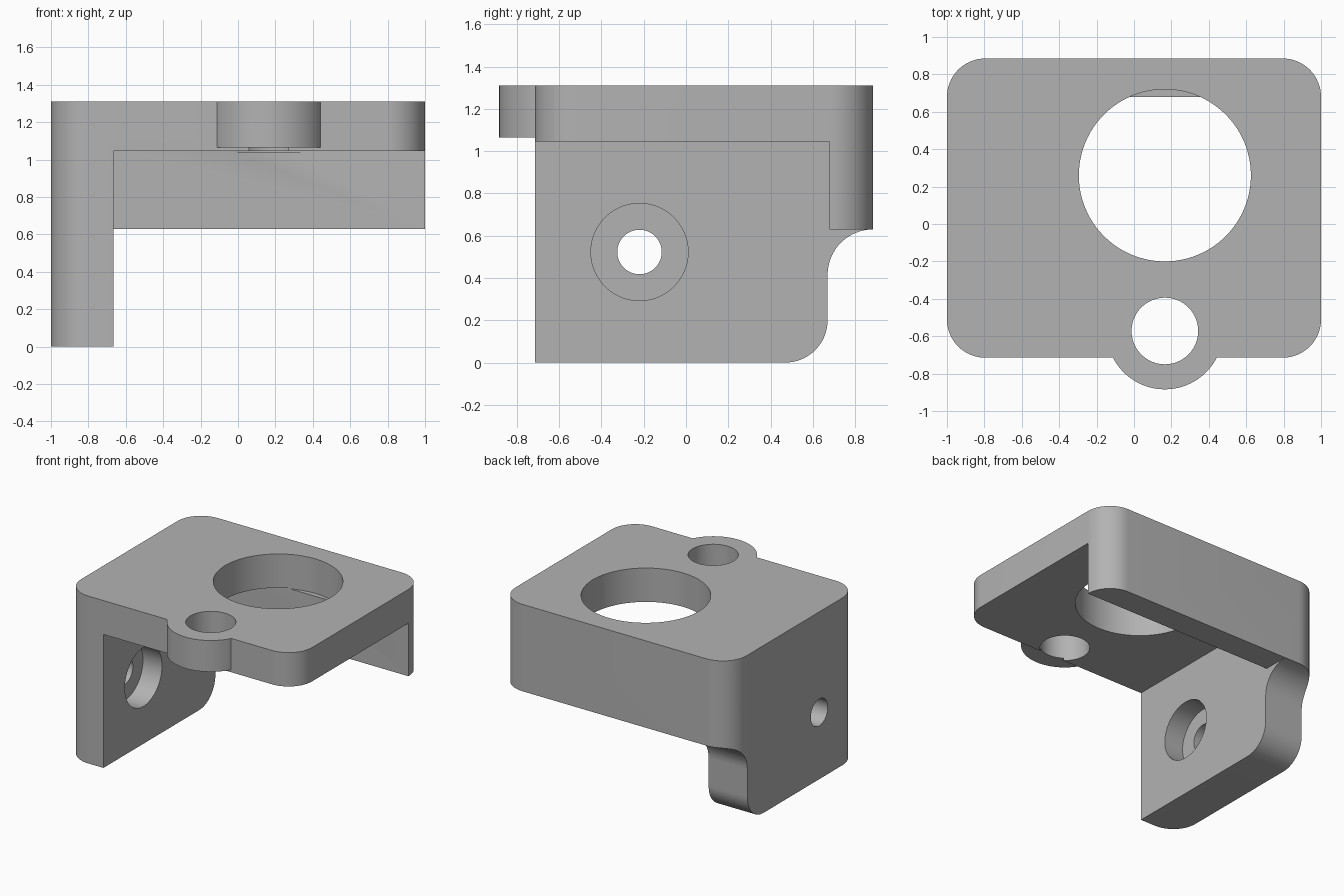
import bpy
import bmesh
from math import cos, sin, radians

default = bpy.data.objects.get("Cube")
if default:
    bpy.data.objects.remove(default, do_unlink=True)

grey = bpy.data.materials.new("plain grey")
grey.use_nodes = True
COLOUR = (0.45, 0.45, 0.45, 1)
grey.diffuse_color = COLOUR
grey.node_tree.nodes["Principled BSDF"].inputs["Base Color"].default_value = COLOUR


def arc(cx, cy, r, start, end, steps=16):
    """Points of an arc, angles in degrees."""
    angles = [radians(start + (end - start) * i / steps) for i in range(steps + 1)]
    return [(cx + r * cos(a), cy + r * sin(a)) for a in angles]


def circle(cx, cy, r):
    return arc(cx, cy, r, 0, 360, 96)[:-1]


def prism(name, outline, low, high, axis="z"):
    """Extrude an outline: xy along z, or yz along x."""
    bm = bmesh.new()

    def ring(h):
        return [bm.verts.new((a, b, h) if axis == "z" else (h, a, b)) for a, b in outline]

    bottom, top = ring(low), ring(high)
    bm.faces.new(bottom[::-1])
    bm.faces.new(top)
    n = len(outline)
    for i in range(n):
        j = (i + 1) % n
        bm.faces.new((bottom[i], bottom[j], top[j], top[i]))
    bmesh.ops.recalc_face_normals(bm, faces=bm.faces)
    mesh = bpy.data.meshes.new(name)
    bm.to_mesh(mesh)
    bm.free()
    mesh.materials.append(grey)
    obj = bpy.data.objects.new(name, mesh)
    bpy.context.collection.objects.link(obj)
    return obj


def combine(body, tool, operation):
    """Apply a boolean and discard the tool."""
    tool.hide_render = True
    mod = body.modifiers.new(tool.name, "BOOLEAN")
    mod.operation, mod.solver, mod.object = operation, "EXACT", tool
    bpy.context.view_layer.objects.active = body
    bpy.ops.object.modifier_apply(modifier=mod.name)
    bpy.data.objects.remove(tool, do_unlink=True)


TOP, PLATE_BOTTOM, WALL_BOTTOM = 1.31, 1.045, 0.63
FRONT, BACK, CORNER = -0.715, 0.885, 0.205
WALL_X, WALL_Y = -0.665, 0.68
HOLE_X = 0.165

# Rounded block that holds the plate and both walls
x, y0, y1 = 1 - CORNER, FRONT + CORNER, BACK - CORNER
outline = (arc(x, y0, CORNER, -90, 0) + arc(x, y1, CORNER, 0, 90)
           + arc(-x, y1, CORNER, 90, 180) + arc(-x, y0, CORNER, 180, 270))
bracket = prism("angle_bracket", outline, 0, TOP)

# Hollow beneath the plate and back wall, leaving the side wall
hollow = [(-1.2, -0.1), (1.2, -0.1), (1.2, WALL_BOTTOM), (WALL_Y, WALL_BOTTOM),
          (WALL_Y, PLATE_BOTTOM), (-1.2, PLATE_BOTTOM)]
combine(bracket, prism("hollow", hollow, WALL_X, 1.2, "x"), "DIFFERENCE")

# Rounded lower corner and concave sweep on the side wall
sweep = (arc(0.47, 0.2, 0.2, -90, 0) + arc(BACK, 0.415, 0.215, 180, 90)
         + [(1.2, WALL_BOTTOM), (1.2, -0.1), (0.47, -0.1)])
combine(bracket, prism("wall_sweep", sweep, -1.2, WALL_X + 0.1, "x"), "DIFFERENCE")

# Round lug on the front edge
combine(bracket, prism("front_lug", circle(HOLE_X, -0.572, 0.312), 1.065, TOP), "UNION")

# Holes in the plate
combine(bracket, prism("large_hole", circle(HOLE_X, 0.26, 0.46), 1.04, 1.5), "DIFFERENCE")
combine(bracket, prism("lug_hole", circle(HOLE_X, -0.572, 0.178), 0.9, 1.5), "DIFFERENCE")

# Counterbored hole in the side wall
combine(bracket, prism("bolt_hole", circle(-0.22, 0.523, 0.105), -1.2, -0.5, "x"), "DIFFERENCE")
combine(bracket, prism("counterbore", circle(-0.22, 0.523, 0.23), -0.83, -0.5, "x"), "DIFFERENCE")

# Smooth curves, crisp edges
bpy.ops.object.select_all(action="DESELECT")
bracket.select_set(True)
bpy.context.view_layer.objects.active = bracket
bpy.ops.object.shade_smooth_by_angle(angle=radians(30))
